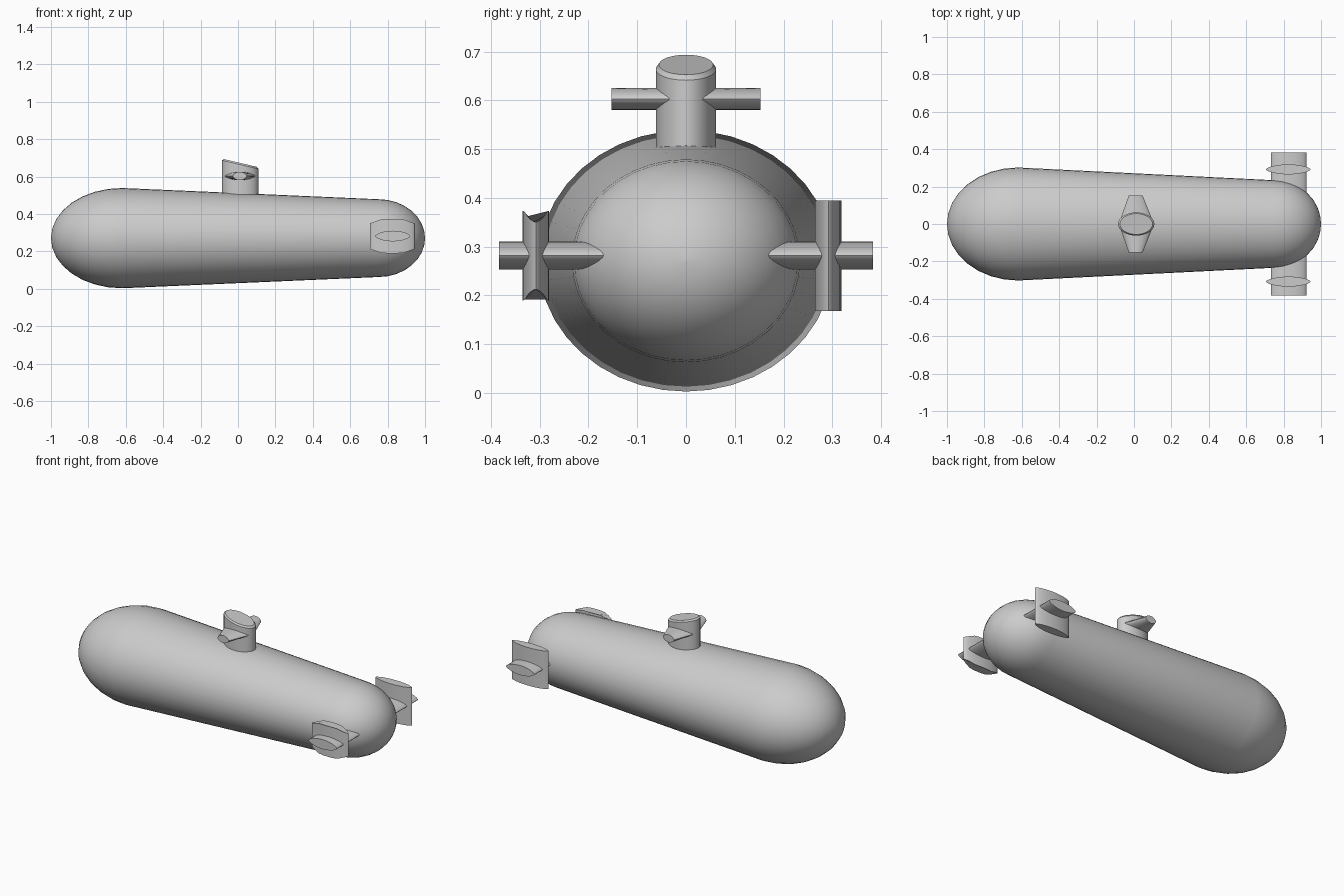
import bpy, math

if "Cube" in bpy.data.objects:
    bpy.data.objects.remove(bpy.data.objects["Cube"])

TAU = 2 * math.pi


def loft(name, rings, angle=35):
    """Skin a list of equal-length rings, close both ends, shade smooth."""
    n = len(rings[0])
    verts = [p for r in rings for p in r]
    faces = []
    for k in range(len(rings) - 1):
        a, b = k * n, (k + 1) * n
        faces += [(a + i, a + (i + 1) % n, b + (i + 1) % n, b + i) for i in range(n)]
    faces.append(tuple(reversed(range(n))))
    faces.append(tuple(range(len(verts) - n, len(verts))))
    me = bpy.data.meshes.new(name)
    me.from_pydata(verts, [], faces)
    ob = bpy.data.objects.new(name, me)
    bpy.context.collection.objects.link(ob)
    bpy.ops.object.select_all(action='DESELECT')
    ob.select_set(True)
    bpy.context.view_layer.objects.active = ob
    bpy.ops.object.mode_set(mode='EDIT')
    bpy.ops.mesh.select_all(action='SELECT')
    bpy.ops.mesh.normals_make_consistent(inside=False)
    bpy.ops.object.mode_set(mode='OBJECT')
    bpy.ops.object.shade_smooth_by_angle(angle=math.radians(angle))
    return ob


def lens(half_chord, half_thick, n=24, power=1.3):
    """Pointed foil section as (chord, thickness) pairs."""
    pts = []
    for i in range(n):
        s = math.sin(TAU * i / n)
        pts.append((half_chord * math.cos(TAU * i / n),
                    half_thick * math.copysign(abs(s) ** power, s)))
    return pts


# Hull: tapered body with an elliptical cap at each end
STEPS, SIDES, ZC = 8, 40, 0.271
profile = []
for i in range(STEPS + 1):
    t = max(i / STEPS * math.pi / 2, 0.01)
    profile.append((-0.62 - 0.38 * math.cos(t), 0.302 * math.sin(t), 0.268 * math.sin(t)))
for i in range(STEPS + 1):
    t = max((1 - i / STEPS) * math.pi / 2, 0.01)
    profile.append((0.75 + 0.25 * math.cos(t), 0.234 * math.sin(t), 0.208 * math.sin(t)))
loft("hull", [[(x, ry * math.cos(TAU * j / SIDES), ZC + rz * math.sin(TAU * j / SIDES))
               for j in range(SIDES)] for x, ry, rz in profile], 40)


# Conning tower: elliptical column with a sloped, slightly chamfered top
def tower_ring(scale, height):
    ring = []
    for j in range(32):
        x = 0.012 + 0.097 * scale * math.cos(TAU * j / 32)
        y = 0.062 * scale * math.sin(TAU * j / 32)
        ring.append((x, y, height(x)))
    return ring


def slope(drop):
    return lambda x: 0.673 - drop - 0.235 * (x - 0.012)


loft("conning_tower", [tower_ring(1, lambda x: 0.495), tower_ring(1, slope(0.009)),
                       tower_ring(0.9, slope(0))], 25)

# Tower planes: tapered foils on both sides
for side, label in ((-1, "front"), (1, "back")):
    rings = []
    for y, xc, hc in ((0.03, 0.012, 0.083), (0.153, 0.009, 0.037)):
        rings.append([(xc + c, side * y, 0.603 + t) for c, t in lens(hc, 0.0225)])
    loft("tower_plane_" + label, rings)

# Stern planes: horizontal foils running out of the tail
for side, label in ((-1, "front"), (1, "back")):
    rings = [[(0.827 + c, side * y, 0.282 + t) for c, t in lens(0.094, 0.0285)]
             for y in (0.10, 0.383)]
    loft("stern_plane_" + label, rings)

# End plates: upright foils, the front one shorter with clipped corners
for label, yc, z0, z1, clip in (("front", -0.308, 0.19, 0.373, 0.023),
                                ("back", 0.292, 0.168, 0.395, 0.0)):
    section = lens(0.12, 0.027)

    def cut(c):
        return clip * max(0, (abs(c) - 0.055) / 0.065)

    loft("end_plate_" + label,
         [[(0.825 + c, yc + t, z0 + cut(c)) for c, t in section],
          [(0.825 + c, yc + t, z1 - cut(c)) for c, t in section]])
